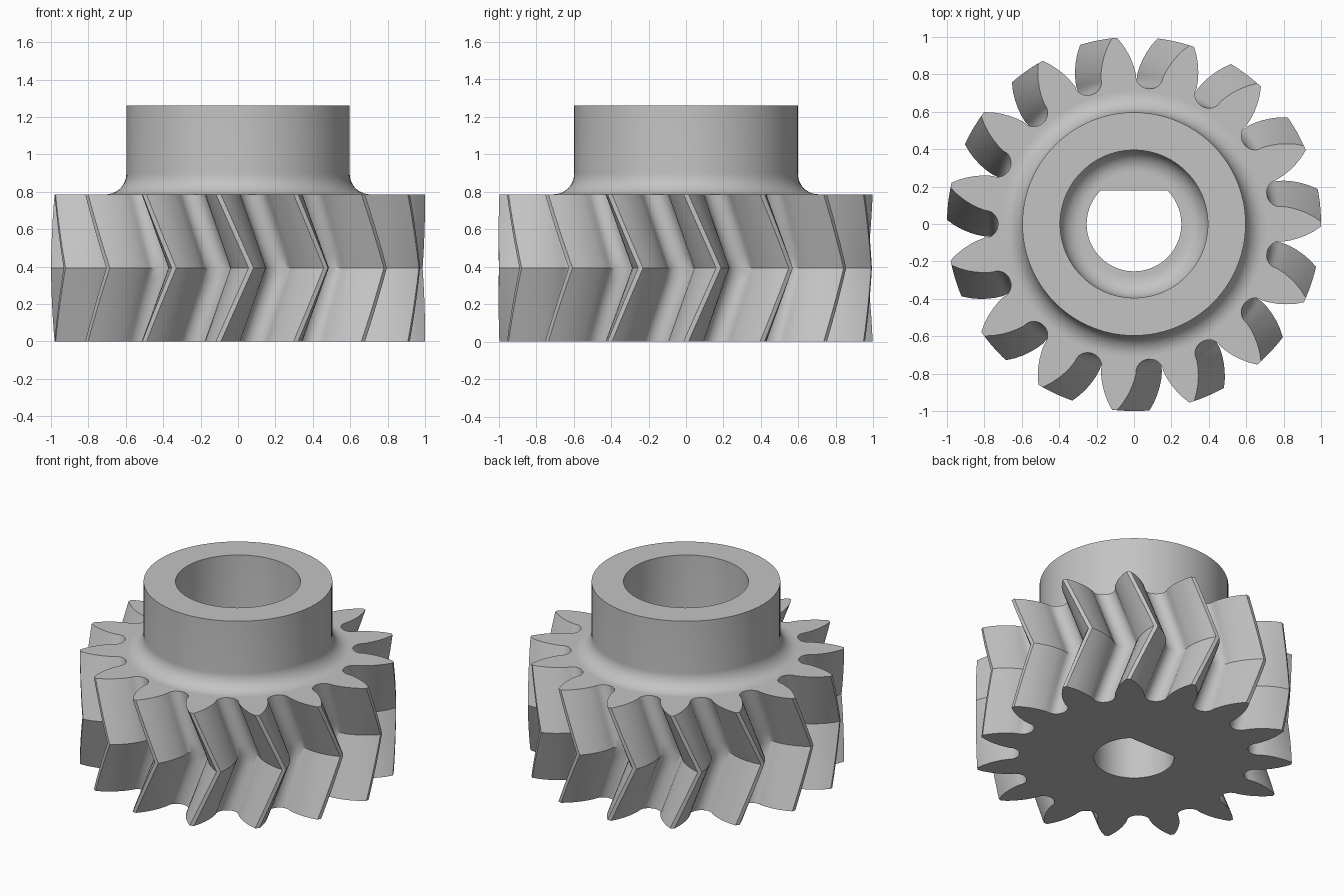
import bpy, bmesh
from math import sin, cos, asin, pi, radians

if "Cube" in bpy.data.objects:
    bpy.data.objects.remove(bpy.data.objects["Cube"], do_unlink=True)

TEETH = 15
PITCH = 2 * pi / TEETH
FACE_Z = 0.786          # top of the toothed body
TWIST = radians(10)     # rotation of the middle section
BORE_R, FLAT_Y = 0.253, 0.18
ROOT_C, ROOT_R = 0.80, 0.073   # rounded root between teeth
HUB_IN, HUB_OUT, HUB_TOP, FILLET = 0.395, 0.597, 1.26, 0.11

steel = bpy.data.materials.new("grey steel")
steel.use_nodes = True
grey = (0.55, 0.55, 0.55, 1)
steel.diffuse_color = grey
steel.node_tree.nodes["Principled BSDF"].inputs["Base Color"].default_value = grey


def finish(bm, name):
    """Turn a bmesh into a smooth-shaded object with sharp edges kept."""
    bmesh.ops.recalc_face_normals(bm, faces=bm.faces[:])
    mesh = bpy.data.meshes.new(name)
    bm.to_mesh(mesh)
    bm.free()
    mesh.materials.append(steel)
    obj = bpy.data.objects.new(name, mesh)
    bpy.context.collection.objects.link(obj)
    bpy.ops.object.select_all(action="DESELECT")
    obj.select_set(True)
    bpy.context.view_layer.objects.active = obj
    bpy.ops.object.shade_smooth_by_angle(angle=radians(30))
    return obj


def gear_outline():
    """Closed outline as (radius, angle): convex flanks and round roots."""
    flank = [(0.84, 6.0), (0.88, 5.0), (0.92, 3.8), (0.96, 2.4), (1.0, 0.75)]
    points = []
    for k in range(TEETH):
        mid = k * PITCH
        points += [(r, mid - radians(a)) for r, a in flank]
        points += [(r, mid + radians(a)) for r, a in reversed(flank)]
        for i in range(13):
            t = pi * i / 12
            r = ROOT_C - ROOT_R * sin(t)
            points.append((r, mid + PITCH / 2 - ROOT_R * cos(t) / r))
    return points


def bore_outline():
    """Round bore with one flat side."""
    a = asin(FLAT_Y / BORE_R)
    start, sweep, n = pi - a, pi + 2 * a, 60
    return [(BORE_R, start + sweep * i / n) for i in range(n + 1)]


def ring(bm, outline, z, turn=0):
    return [bm.verts.new((r * cos(a + turn), r * sin(a + turn), z))
            for r, a in outline]


def skin(bm, rings):
    """Join consecutive closed rings with quads."""
    for low, high in zip(rings, rings[1:]):
        for i in range(len(low)):
            bm.faces.new((low[i - 1], low[i], high[i], high[i - 1]))


def loop_edges(bm, verts):
    return [bm.edges.get((verts[i - 1], verts[i])) for i in range(len(verts))]


# Toothed body: herringbone twist that reverses at mid height
bm = bmesh.new()
STEPS = 12
outer = []
for s in range(STEPS + 1):
    f = s / STEPS
    outer.append(ring(bm, gear_outline(), FACE_Z * f, TWIST * (1 - abs(2 * f - 1))))
skin(bm, outer)
bore = [ring(bm, bore_outline(), z) for z in (0, FACE_Z)]
skin(bm, bore)
for end, side in ((0, -1), (-1, 1)):
    bmesh.ops.triangle_fill(bm, use_beauty=True, normal=(0, 0, side),
                            edges=loop_edges(bm, outer[end]) + loop_edges(bm, bore[end]))
finish(bm, "herringbone_gear_body")

# Hub: hollow collar with a fillet at its foot, inside and outside
arc = [pi / 2 * i / 12 for i in range(13)]
inner = [(HUB_IN - FILLET * (1 - sin(t)), FACE_Z + FILLET * (1 - cos(t))) for t in arc]
foot = [(HUB_OUT + FILLET * (1 - cos(t)), FACE_Z + FILLET * (1 - sin(t))) for t in arc]
sunk = FACE_Z - 0.02
profile = ([(inner[0][0], sunk)] + inner + [(HUB_IN, HUB_TOP), (HUB_OUT, HUB_TOP)]
           + foot + [(foot[-1][0], sunk)])
bm = bmesh.new()
SIDES = 96
columns = [[bm.verts.new((r * cos(a), r * sin(a), z)) for r, z in profile]
           for a in (2 * pi * k / SIDES for k in range(SIDES))]
skin(bm, columns + columns[:1])
finish(bm, "hub_collar")
